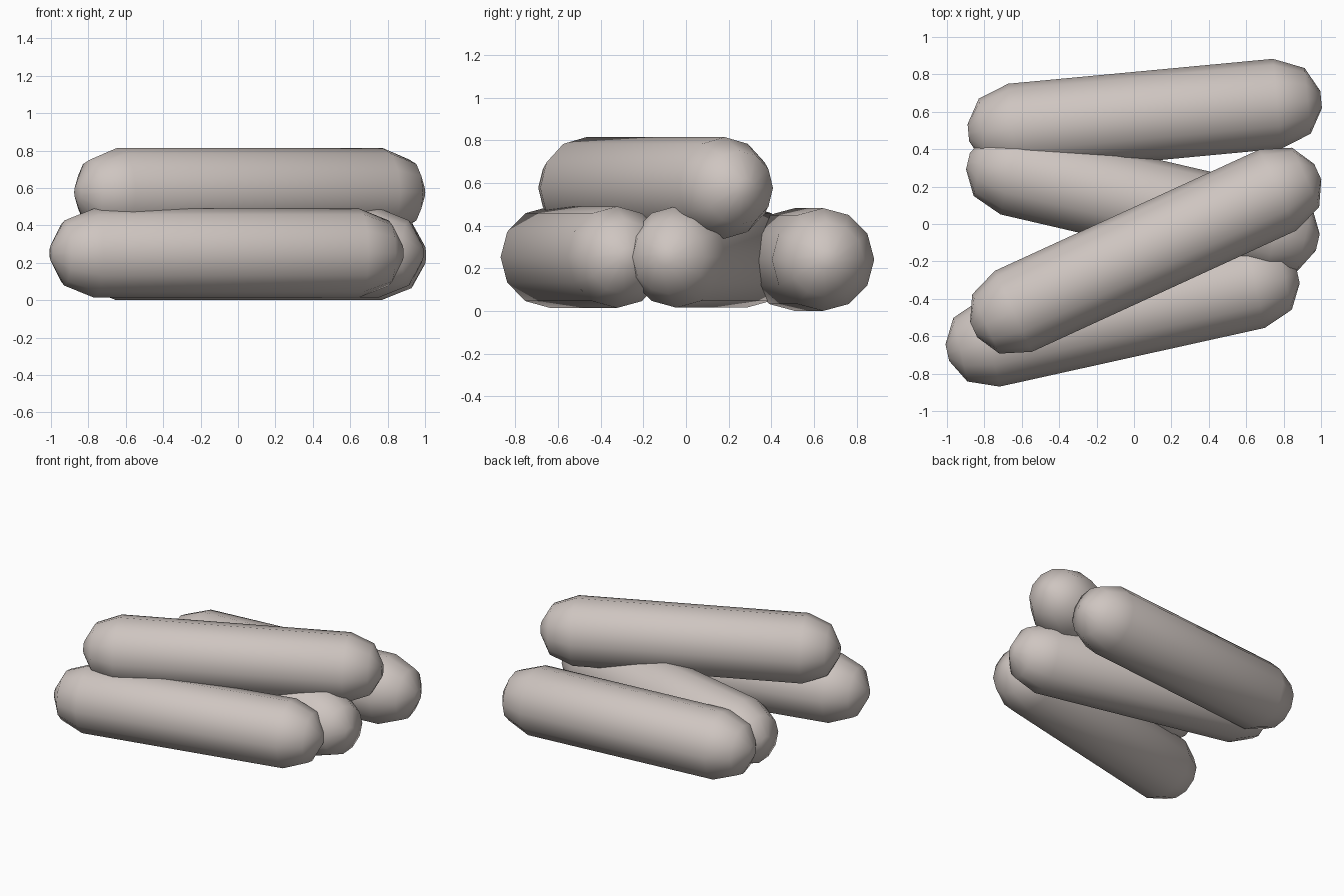
import bpy, bmesh
from math import sin, cos, pi, radians
from mathutils import Vector

cube = bpy.data.objects.get("Cube")
if cube:
    bpy.data.objects.remove(cube, do_unlink=True)

# One warm pale grey for every log
grey = bpy.data.materials.new("warm_grey")
grey.use_nodes = True
colour = (0.62, 0.56, 0.53, 1)
grey.diffuse_color = colour
bsdf = grey.node_tree.nodes["Principled BSDF"]
bsdf.inputs["Base Color"].default_value = colour
bsdf.inputs["Roughness"].default_value = 0.8

SIDES = 12
CAP_ANGLES = [radians(a) for a in (11, 47, 90)]  # cap rings, from tip to shoulder


def rounded_log(name, start, end, radius):
    """Horizontal log between two cap centres, with coarse round ends."""
    start, end = Vector(start), Vector(end)
    axis = (end - start).normalized()
    up = Vector((0, 0, 1))
    side = up.cross(axis)

    bm = bmesh.new()
    sections = [(start, -1, a) for a in CAP_ANGLES]
    sections += [(end, 1, a) for a in reversed(CAP_ANGLES)]
    rings = []
    for centre, sign, angle in sections:
        ring = []
        for i in range(SIDES):
            t = 2 * pi * i / SIDES
            around = up * cos(t) + side * sin(t)
            offset = axis * sign * cos(angle) + around * sin(angle)
            ring.append(bm.verts.new(centre + offset * radius))
        rings.append(ring)

    # Skin the rings and close both tips
    for a, b in zip(rings, rings[1:]):
        for i in range(SIDES):
            j = (i + 1) % SIDES
            bm.faces.new((a[i], a[j], b[j], b[i]))
    bm.faces.new(rings[0])
    bm.faces.new(rings[-1])
    bmesh.ops.recalc_face_normals(bm, faces=bm.faces)
    for face in bm.faces:
        face.smooth = True

    mesh = bpy.data.meshes.new(name)
    bm.to_mesh(mesh)
    bm.free()
    mesh.materials.append(grey)
    obj = bpy.data.objects.new(name, mesh)
    bpy.context.collection.objects.link(obj)
    return obj


# Three logs on the ground, one lying across them
rounded_log("back_log", (-0.65, 0.51, 0.241), (0.765, 0.643, 0.241), 0.241)
rounded_log("middle_log", (-0.66, 0.283, 0.253), (0.755, -0.045, 0.253), 0.238)
rounded_log("front_log", (-0.77, -0.637, 0.252), (0.648, -0.323, 0.252), 0.238)
rounded_log("top_log", (-0.645, -0.467, 0.577), (0.77, 0.182, 0.577), 0.238)
